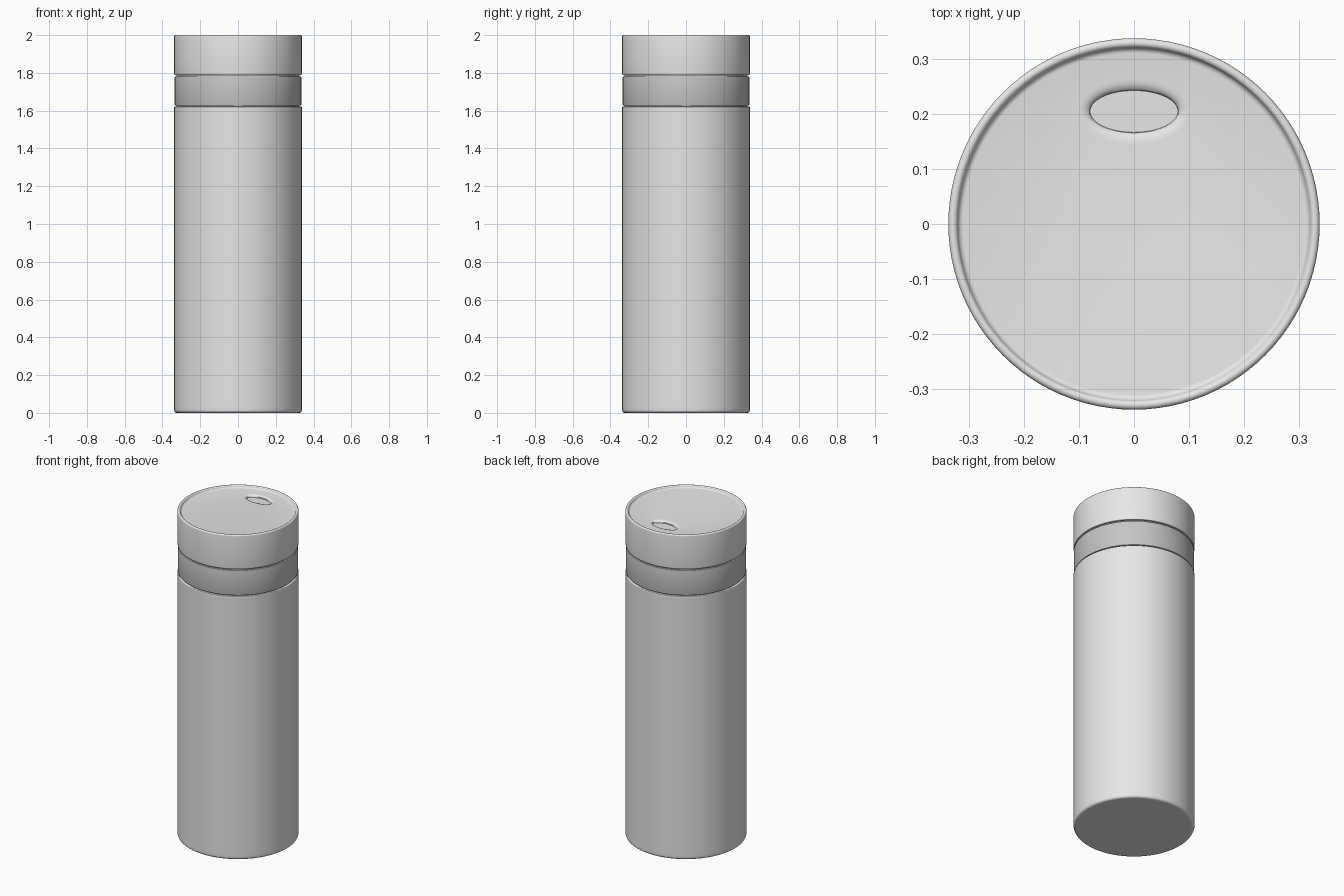
import bpy, bmesh
from math import sin, cos, pi, radians

cube = bpy.data.objects.get("Cube")
if cube:
    bpy.data.objects.remove(cube, do_unlink=True)

SEGMENTS = 96
R = 0.338


def material(name, value):
    m = bpy.data.materials.new(name)
    m.use_nodes = True
    colour = (value, value, value, 1)
    m.diffuse_color = colour
    m.node_tree.nodes["Principled BSDF"].inputs["Base Color"].default_value = colour
    return m


def ring(r, z, ry=None, cy=0):
    return r, r if ry is None else ry, cy, z


def arc(r, z, size, start, end, steps=5):
    """Rounded edge rings: quarter arc around (r, z), angles in degrees."""
    angles = [radians(start + (end - start) * i / steps) for i in range(steps + 1)]
    return [ring(r + size * cos(a), z + size * sin(a)) for a in angles]


def loft(name, rings, mat):
    """Bridge a stack of elliptical rings and cap both ends."""
    bm = bmesh.new()
    loops = []
    for rx, ry, cy, z in rings:
        loops.append([bm.verts.new((rx * cos(2 * pi * i / SEGMENTS),
                                    cy + ry * sin(2 * pi * i / SEGMENTS), z))
                      for i in range(SEGMENTS)])
    for a, b in zip(loops, loops[1:]):
        for i in range(SEGMENTS):
            j = (i + 1) % SEGMENTS
            bm.faces.new((a[i], a[j], b[j], b[i]))
    bm.faces.new(loops[0][::-1])
    bm.faces.new(loops[-1])
    mesh = bpy.data.meshes.new(name)
    bm.to_mesh(mesh)
    bm.free()
    mesh.materials.append(mat)
    obj = bpy.data.objects.new(name, mesh)
    bpy.context.collection.objects.link(obj)
    bpy.ops.object.select_all(action="DESELECT")
    obj.select_set(True)
    bpy.context.view_layer.objects.active = obj
    bpy.ops.object.shade_smooth_by_angle(angle=radians(35))
    return obj


light = material("light grey", 0.8)
mid = material("mid grey", 0.56)

# Main cylinder with rounded foot and a fine top edge
loft("body", [ring(R - 0.03, 0)] + arc(R - 0.015, 0.015, 0.015, -90, 0)
     + [ring(R, 0.03), ring(R, 1.61)] + arc(R - 0.004, 1.618, 0.004, 0, 90, 3), light)

# Inner neck seen inside the two seams
loft("neck", [ring(R - 0.012, 1.6), ring(R - 0.012, 1.8)], mid)

# Darker band between body and lid
loft("collar", arc(R - 0.006, 1.630, 0.003, -90, 0, 3)
     + arc(R - 0.006, 1.778, 0.003, 0, 90, 3), mid)

# Lid: rounded rim, dished top, oval sip recess near the back
SIP_Y, FLOOR = 0.205, 1.985
rim = arc(R - 0.0085, 1.9915, 0.0085, 0, 180, 10)
dish = [ring(0.318, 1.988), ring(0.315, FLOOR + 0.0006), ring(0.311, FLOOR)]
sip = [ring(0.08 + d, FLOOR - drop, 0.038 + d, SIP_Y)
       for d, drop in ((0.022, 0), (0.014, 0.0006), (0.006, 0.003),
                       (0.001, 0.008), (0, 0.014))]
loft("lid", arc(R - 0.004, 1.792, 0.003, -90, 0, 3) + [ring(R, 1.8)]
     + rim + dish + sip, light)
